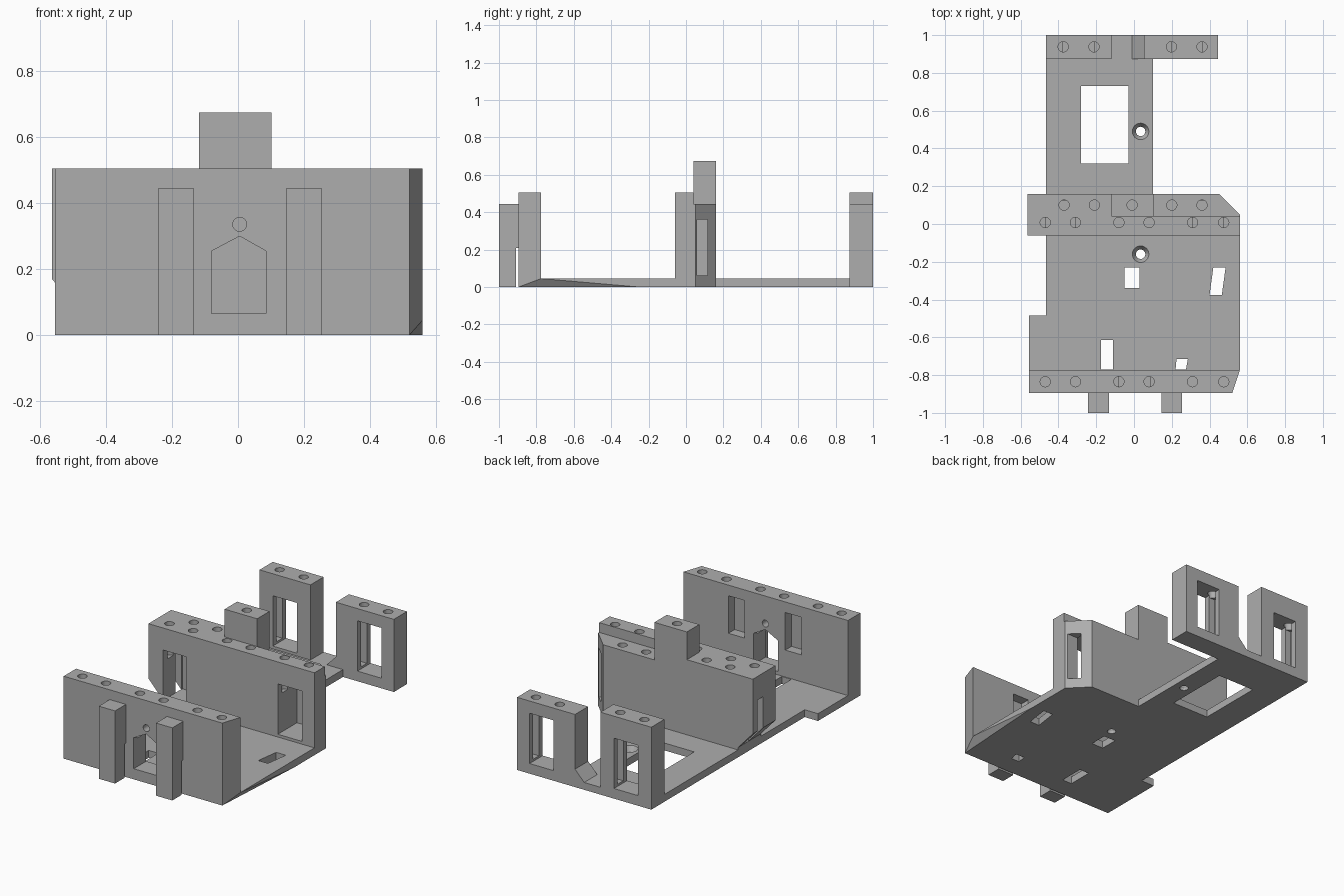
import bpy, bmesh, math
from mathutils import Vector

if "Cube" in bpy.data.objects:
    bpy.data.objects.remove(bpy.data.objects["Cube"], do_unlink=True)

grey = bpy.data.materials.new("plain grey")
grey.use_nodes = True
grey.diffuse_color = (0.42, 0.42, 0.42, 1)
grey.node_tree.nodes["Principled BSDF"].inputs["Base Color"].default_value = (0.42, 0.42, 0.42, 1)


def add(name, bm):
    bmesh.ops.recalc_face_normals(bm, faces=bm.faces)
    mesh = bpy.data.meshes.new(name)
    bm.to_mesh(mesh)
    bm.free()
    mesh.materials.append(grey)
    ob = bpy.data.objects.new(name, mesh)
    bpy.context.scene.collection.objects.link(ob)
    return ob


def prism(name, pts, lo, hi, axis="z"):
    """Extrude an outline: (x, y) along z, or (x, z) along y."""
    bm = bmesh.new()
    place = (lambda p, d: (p[0], p[1], d)) if axis == "z" else (lambda p, d: (p[0], d, p[1]))
    face = bm.faces.new([bm.verts.new(place(p, lo)) for p in pts])
    new = bmesh.ops.extrude_face_region(bm, geom=[face])["geom"]
    step = Vector(place((0, 0), hi - lo))
    bmesh.ops.translate(bm, verts=[v for v in new if isinstance(v, bmesh.types.BMVert)], vec=step)
    return add(name, bm)


def box(name, x0, x1, y0, y1, z0, z1):
    return prism(name, [(x0, y0), (x1, y0), (x1, y1), (x0, y1)], z0, z1)


def drill(x, y, z0, z1, r0=0.027, r1=0.027):
    bm = bmesh.new()
    bmesh.ops.create_cone(bm, cap_ends=True, segments=24, radius1=r0, radius2=r1, depth=z1 - z0)
    bmesh.ops.translate(bm, verts=bm.verts, vec=(x, y, (z0 + z1) / 2))
    return add("cutter", bm)


def cut(ob, cutters):
    """Subtract every cutter, bake the result and discard the cutters."""
    for c in cutters:
        c.hide_render = True
        mod = ob.modifiers.new("cut", "BOOLEAN")
        mod.operation, mod.solver, mod.object = "DIFFERENCE", "EXACT", c
    deps = bpy.context.evaluated_depsgraph_get()
    deps.update()
    mesh = bpy.data.meshes.new_from_object(ob.evaluated_get(deps))
    ob.modifiers.clear()
    ob.data = mesh
    for c in cutters:
        bpy.data.objects.remove(c, do_unlink=True)


def slice_off(ob, a, b, c, outside):
    """Trim the side of the plane abc that holds the outside point."""
    a, b, c = Vector(a), Vector(b), Vector(c)
    n = (b - a).cross(c - a).normalized()
    if n.dot(Vector(outside) - a) < 0:
        n = -n
    bm = bmesh.new()
    bm.from_mesh(ob.data)
    bmesh.ops.bisect_plane(bm, geom=bm.verts[:] + bm.edges[:] + bm.faces[:],
                           plane_co=a, plane_no=n, clear_outer=True, dist=1e-5)
    bmesh.ops.holes_fill(bm, edges=[e for e in bm.edges if e.is_boundary])
    bmesh.ops.recalc_face_normals(bm, faces=bm.faces)
    bm.to_mesh(ob.data)
    bm.free()


BASE, TOP, LOW = 0.045, 0.505, 0.445
ROW = (-0.47, -0.31, -0.08, 0.08, 0.31, 0.475)

# Base plate with its openings and two countersunk holes
plate = prism("base_plate", [(-0.555, -0.895), (0.52, -0.895), (0.56, -0.775), (0.56, 0.05),
                             (0.45, 0.16), (0.1, 0.16), (0.1, 1), (-0.465, 1),
                             (-0.465, -0.485), (-0.555, -0.485)], 0, BASE)
slice_off(plate, (0.52, -0.895, 0), (0.56, -0.775, BASE), (0.56, -0.25, 0), (0.6, -0.8, -0.1))
openings = [box("cutter", *b, -0.1, 0.1) for b in (
    (-0.28, -0.03, 0.32, 0.73), (-0.05, 0.03, -0.34, -0.23), (-0.175, -0.11, -0.77, -0.615))]
openings += [prism("cutter", p, -0.1, 0.1) for p in (
    [(0.4, -0.375), (0.465, -0.375), (0.485, -0.23), (0.42, -0.23)],
    [(0.22, -0.77), (0.275, -0.77), (0.285, -0.715), (0.225, -0.715)])]
for y in (0.49, -0.16):
    openings += [drill(0.035, y, -0.05, 0.1, 0.025, 0.025), drill(0.035, y, 0.015, 0.05, 0.025, 0.047)]
cut(plate, openings)

# Front wall with gabled opening, peep hole, rear pockets and top holes
front = prism("front_wall", [(-0.555, -0.895), (0.52, -0.895), (0.56, -0.775), (-0.555, -0.775)], BASE, TOP)
gable = [(-0.08, 0.065), (0.085, 0.065), (0.085, 0.255), (0.005, 0.3), (-0.08, 0.255)]
peep = [(0.005 + 0.021 * math.cos(i * math.pi / 12), 0.336 + 0.021 * math.sin(i * math.pi / 12))
        for i in range(24)]
tools = [prism("cutter", p, -1, -0.7, "y") for p in (gable, peep)]
tools += [box("cutter", x, x + 0.11, -0.835, -0.7, 0.21, 0.44) for x in (-0.24, 0.145)]
tools += [drill(x, -0.835, 0.24, 0.6) for x in ROW]
cut(front, tools)

# Front clips: upper block joined to the wall, lower tongue hanging clear of it
for side, x in (("right", -0.243), ("left", 0.145)):
    box(side + "_clip_block", x, x + 0.11, -1, -0.89, 0.208, LOW)
    box(side + "_clip_tongue", x, x + 0.11, -1, -0.91, 0, 0.208)

# Middle wall with sloped overhang, lowered rear step and cut corner
middle = prism("middle_wall", [(-0.465, BASE), (0.56, BASE), (0.56, TOP), (-0.565, TOP),
                               (-0.565, 0.17), (-0.465, 0.06)], -0.06, 0.16, "y")
slice_off(middle, (0.56, 0.05, 0), (0.45, 0.16, 0), (0.45, 0.16, 1), (0.6, 0.2, 0))
tools = [box("cutter", 0.1, 0.7, 0.04, 0.3, LOW, 0.7)]
tools += [box("cutter", a, b, -0.1, 0.125, 0.062, 0.37) for a, b in ((-0.465, -0.31), (0.312, 0.475))]
tools += [box("cutter", a, b, 0.06, 0.115, 0.062, 0.36) for a, b in ((-0.7, -0.4), (0.4, 0.7))]
tools += [drill(x, 0.008, 0.3, 0.6) for x in ROW]
tools += [drill(x, 0.1, 0.3, 0.6) for x in (-0.37, -0.21, 0.2, 0.36)]
cut(middle, tools)

# Raised block on the middle wall
tower = box("raised_block", -0.118, 0.102, 0.04, 0.16, TOP - 0.06, 0.675)
cut(tower, [drill(-0.01, 0.1, 0.53, 0.8)])

# Back posts with windows, side slots and top holes
for name, x0, x1, z0, top, holes in (("back_right_post", -0.465, -0.12, BASE, TOP, (-0.375, -0.212)),
                                     ("back_left_post", 0.052, 0.445, 0, LOW, (0.198, 0.36))):
    post = box(name, x0, x1, 0.873, 1, z0, top)
    a, b = holes
    tools = [box("cutter", a, b, 0.8, 1.1, 0.062, 0.37),
             box("cutter", a - 0.04, b + 0.04, 0.91, 0.965, 0.075, 0.355)]
    tools += [drill(x, 0.938, 0.3, 0.6) for x in holes]
    cut(post, tools)

# Small gusset bracing the left post on the plate
prism("post_gusset", [(0.06, BASE), (-0.01, BASE), (0.052, 0.11), (0.06, 0.11)], 0.873, 1, "y")
